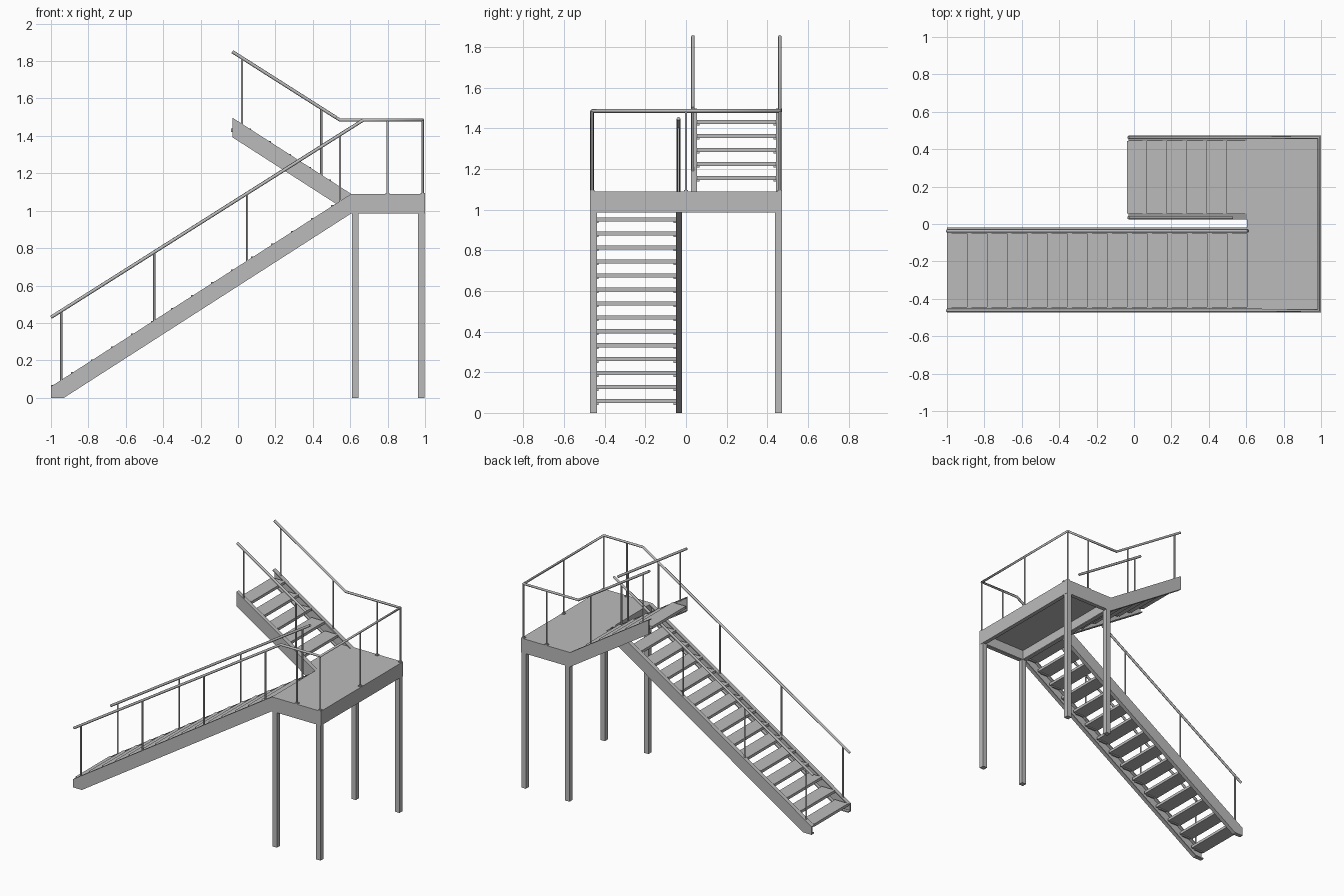
import bpy, bmesh
from mathutils import Vector

cube = bpy.data.objects.get("Cube")
if cube:
    bpy.data.objects.remove(cube, do_unlink=True)

steel = bpy.data.materials.new("grey steel")
steel.use_nodes = True
GREY = (0.5, 0.5, 0.5, 1)
steel.diffuse_color = GREY
steel.node_tree.nodes["Principled BSDF"].inputs["Base Color"].default_value = GREY

SLOPE = 0.642            # pitch of both flights
GO, RISE = 0.107, 0.0687  # tread going and rise
HALF = 0.473             # half width of the whole stair
LAND_X, LAND_Z, DEPTH = 0.605, 1.09, 0.105
FLANGE, T = 0.03, 0.008
TOP_X = -0.03
RAIL_Z = 1.485


def finish(name, bm):
    bmesh.ops.recalc_face_normals(bm, faces=bm.faces)
    mesh = bpy.data.meshes.new(name)
    bm.to_mesh(mesh)
    bm.free()
    mesh.materials.append(steel)
    ob = bpy.data.objects.new(name, mesh)
    bpy.context.collection.objects.link(ob)
    return ob


def prism(bm, pts, y0, y1):
    """Extrude an x-z outline from y0 to y1."""
    face = bm.faces.new([bm.verts.new((x, y0, z)) for x, z in pts])
    ext = bmesh.ops.extrude_face_region(bm, geom=[face])["geom"]
    verts = [g for g in ext if isinstance(g, bmesh.types.BMVert)]
    bmesh.ops.translate(bm, verts=verts, vec=(0, y1 - y0, 0))


def box(bm, x0, x1, y0, y1, z0, z1):
    prism(bm, [(x0, z0), (x1, z0), (x1, z1), (x0, z1)], y0, y1)


def band(bm, a, b, h, y0, y1):
    """Sloping plate hanging h below the line a-b."""
    prism(bm, [a, b, (b[0], b[1] - h), (a[0], a[1] - h)], y0, y1)


def stringer(name, outline, top, bottom, y, inward):
    """Channel with its web at y and flanges pointing inward."""
    bm = bmesh.new()
    prism(bm, outline, y, y + inward * T)
    band(bm, *top, T, y, y + inward * FLANGE)
    band(bm, *bottom, -T, y, y + inward * FLANGE)
    return finish(name, bm)


def treads(name, count, x, z, way, y0, y1):
    """Treads with a small angle bracket under each end."""
    for i in range(count):
        bm = bmesh.new()
        nose = x + way * GO * i
        top = z + RISE * i
        back = nose + way * GO
        box(bm, nose, back, y0, y1, top - 0.02, top)
        for ya, yb in ((y0, y0 + 0.012), (y1 - 0.012, y1)):
            box(bm, nose + way * 0.02, back - way * 0.02, ya, yb, top - 0.028, top - 0.02)
        finish(f"{name}_{i + 1}", bm)


def handrail(name, pts):
    curve = bpy.data.curves.new(name + "_path", "CURVE")
    curve.dimensions = "3D"
    curve.bevel_depth = 0.009
    curve.bevel_resolution = 2
    curve.use_fill_caps = True
    spline = curve.splines.new("POLY")
    spline.points.add(len(pts) - 1)
    for p, co in zip(spline.points, pts):
        p.co = (*co, 1)
    helper = bpy.data.objects.new(name + "_path", curve)
    bpy.context.collection.objects.link(helper)
    bpy.context.view_layer.update()
    mesh = bpy.data.meshes.new_from_object(
        helper.evaluated_get(bpy.context.evaluated_depsgraph_get()))
    bpy.data.objects.remove(helper, do_unlink=True)
    mesh.materials.clear()
    mesh.materials.append(steel)
    bpy.context.collection.objects.link(bpy.data.objects.new(name, mesh))


def baluster(name, x, y, z0, z1):
    bm = bmesh.new()
    ring = bmesh.ops.create_cone(bm, cap_ends=True, segments=10, radius1=0.006,
                                 radius2=0.006, depth=z1 - z0)["verts"]
    bmesh.ops.translate(bm, verts=ring, vec=Vector((x, y, (z0 + z1) / 2)))
    for f in bm.faces:
        f.smooth = len(f.verts) == 4
    finish(name, bm)


# Lower flight
LOW_OUT, LOW_IN = -HALF, -0.02
foot, low_top = (-0.93, 0), (-1, 0.06)
land_top, land_bot = (LAND_X, LAND_Z), (LAND_X, LAND_Z - DEPTH)
for label, y, inward in (("outer", LOW_OUT, 1), ("inner", LOW_IN, -1)):
    stringer(f"lower_{label}_stringer", [(-1, 0), foot, land_bot, land_top, low_top],
             (low_top, land_top), (foot, land_bot), y, inward)
    bm = bmesh.new()
    box(bm, -1, foot[0], y, y + inward * FLANGE, 0, T)
    finish(f"lower_{label}_foot", bm)
treads("lower_tread", 15, -1, 0.068, 1, LOW_OUT + FLANGE, LOW_IN - FLANGE)

# Upper flight
UP_IN, UP_OUT = 0.025, HALF
up_top = (TOP_X, LAND_Z + (LAND_X - TOP_X) * SLOPE)
up_bot = (TOP_X, up_top[1] - DEPTH)
for label, y, inward in (("inner", UP_IN, 1), ("outer", UP_OUT, -1)):
    stringer(f"upper_{label}_stringer", [up_bot, land_bot, land_top, up_top],
             (up_top, land_top), (up_bot, land_bot), y, inward)
treads("upper_tread", 5, LAND_X - GO, LAND_Z + RISE + 0.007, -1,
       UP_IN + FLANGE, UP_OUT - FLANGE)
bm = bmesh.new()
box(bm, LAND_X - GO, LAND_X, UP_IN, UP_OUT, LAND_Z - 0.02, LAND_Z)
finish("upper_flight_bottom_plate", bm)

# Landing deck and its channel frame
bm = bmesh.new()
box(bm, LAND_X, 1, -HALF, HALF, LAND_Z - 0.012, LAND_Z)
finish("landing_deck", bm)
z0, z1 = LAND_Z - DEPTH, LAND_Z - 0.012
for label, y, way in (("front", -HALF, 1), ("back", HALF, -1)):
    bm = bmesh.new()
    box(bm, LAND_X, 1, y, y + way * T, z0, z1)
    box(bm, LAND_X, 1, y, y + way * FLANGE, z0, z0 + T)
    finish(f"landing_{label}_beam", bm)
for label, x, way in (("right", LAND_X, 1), ("left", 1, -1)):
    bm = bmesh.new()
    box(bm, x, x + way * T, -HALF, HALF, z0, z1)
    box(bm, x, x + way * FLANGE, -HALF, HALF, z0, z0 + T)
    finish(f"landing_{label}_beam", bm)

# Landing legs
LEG = 0.036
for side, x in (("right", LAND_X + 0.004), ("left", 1 - LEG - 0.002)):
    for end, y in (("front", -HALF), ("back", HALF - LEG)):
        bm = bmesh.new()
        box(bm, x, x + LEG, y, y + LEG, 0, z0)
        finish(f"{end}_{side}_leg", bm)

# Handrails
RY, RX = 0.462, 0.988
LOW_RY, UP_RY = -0.037, 0.034


def low_rail(x):
    return 0.43 + (x + 1) * 0.632


def up_rail(x):
    return RAIL_Z + (0.545 - x) * 0.635


handrail("outer_handrail", [
    (-1, -RY, low_rail(-1)), (0.67, -RY, RAIL_Z), (RX, -RY, RAIL_Z),
    (RX, RY, RAIL_Z), (0.545, RY, RAIL_Z), (TOP_X, RY, up_rail(TOP_X))])
handrail("lower_inner_handrail", [(-1, LOW_RY, low_rail(-1)), (0.61, LOW_RY, low_rail(0.61))])
handrail("upper_inner_handrail", [(0.525, UP_RY, up_rail(0.525)), (TOP_X, UP_RY, up_rail(TOP_X))])

# Balusters on the flights
for i in range(4):
    x = -0.945 + i * 0.497
    for label, y in (("outer", -RY), ("inner", LOW_RY)):
        baluster(f"lower_{label}_baluster_{i + 1}", x, y, 0.05 + (x + 1) * SLOPE, low_rail(x))
for i, x in enumerate((0.445, 0.022)):
    for label, y in (("outer", RY), ("inner", UP_RY)):
        baluster(f"upper_{label}_baluster_{i + 1}", x, y,
                 LAND_Z - 0.01 + (LAND_X - x) * SLOPE, up_rail(x))

# Balusters on the landing, with base plates
spots = [(0.8, -RY), (RX, -RY), (RX, 0), (RX, RY), (0.8, RY)]
for i, (x, y) in enumerate(spots):
    baluster(f"landing_baluster_{i + 1}", x, y, LAND_Z, RAIL_Z)
    bm = bmesh.new()
    box(bm, x - 0.011, x + 0.011, y - 0.011, y + 0.011, LAND_Z, LAND_Z + 0.006)
    finish(f"landing_baluster_base_{i + 1}", bm)
